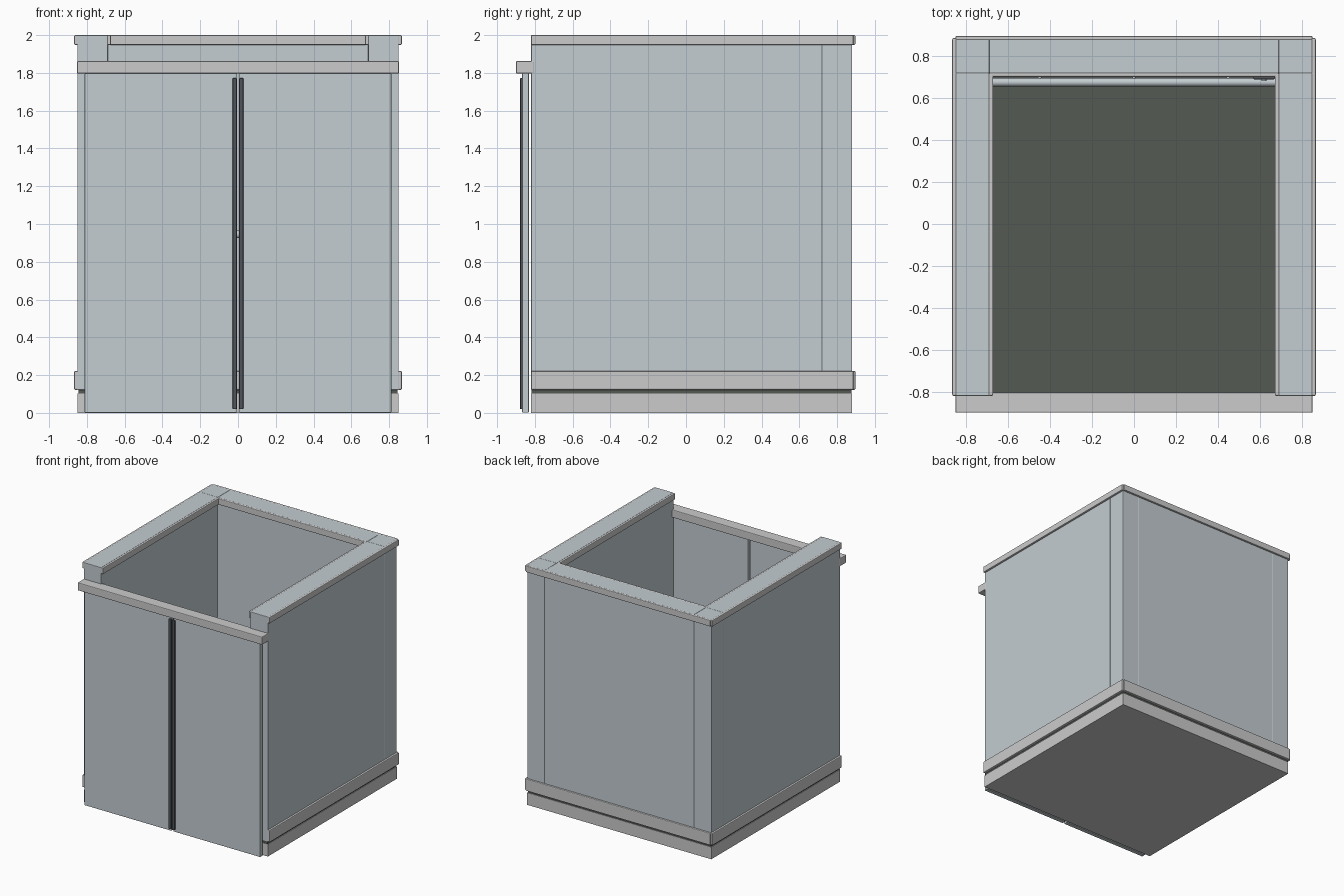
import bpy, bmesh
from math import pi

if "Cube" in bpy.data.objects:
    bpy.data.objects.remove(bpy.data.objects["Cube"])


def mat(name, rgb):
    m = bpy.data.materials.new(name)
    m.diffuse_color = (*rgb, 1)
    m.use_nodes = True
    m.node_tree.nodes["Principled BSDF"].inputs["Base Color"].default_value = m.diffuse_color
    return m


STEEL = mat("brushed_steel", (0.55, 0.61, 0.64))
CARPET = mat("dark_carpet", (0.09, 0.10, 0.085))
RUBBER = mat("dark_rubber", (0.08, 0.09, 0.10))


def box(name, x, y, z, material=None, bevel=0.0):
    """Box from (min, max) ranges, with optional chamfered edges."""
    bm = bmesh.new()
    bmesh.ops.create_cube(bm, size=1)
    for v in bm.verts:
        v.co = [r[0] if c < 0 else r[1] for c, r in zip(v.co, (x, y, z))]
    if bevel:
        bmesh.ops.bevel(bm, geom=bm.edges[:], offset=bevel, segments=2,
                        profile=0.5, affect='EDGES')
    me = bpy.data.meshes.new(name)
    bm.to_mesh(me)
    bm.free()
    ob = bpy.data.objects.new(name, me)
    bpy.context.collection.objects.link(ob)
    if material:
        me.materials.append(material)
    return ob


def pair(name, x, y, z, material=None, bevel=0.0):
    """The same box on the right and mirrored on the left."""
    box(name + "_right", x, y, z, material, bevel)
    box(name + "_left", (-x[1], -x[0]), y, z, material, bevel)


def rod(name, p, radius, depth, rot, material, sides=32):
    bpy.ops.mesh.primitive_cylinder_add(vertices=sides, radius=radius, depth=depth,
                                        location=p, rotation=rot)
    ob = bpy.context.object
    ob.name = name
    ob.data.materials.append(material)
    bpy.ops.object.shade_smooth_by_angle()


# base and floor
box("base", (-0.85, 0.85), (-0.82, 0.88), (0, 0.102))
box("floor", (-0.845, 0.845), (-0.817, 0.875), (0.102, 0.122), CARPET)

# walls and rear corner posts
WALL_Z = (0.122, 2.0)
pair("side_wall", (0.69, 0.85), (-0.82, 0.72), WALL_Z, STEEL, 0.003)
pair("corner_post", (0.69, 0.85), (0.72, 0.88), WALL_Z, STEEL, 0.003)
box("back_wall", (-0.69, 0.69), (0.72, 0.88), WALL_Z, STEEL, 0.003)

# skirting and top trim, outside and inside
for label, z in (("skirting", (0.122, 0.222)), ("top_trim", (1.948, 2.0))):
    pair(label + "_outer", (0.845, 0.867), (-0.82, 0.887), z, None, 0.006)
    pair(label + "_inner", (0.672, 0.693), (-0.82, 0.72), z, None, 0.006)
    box(label + "_back_outer", (-0.852, 0.852), (0.876, 0.897), z, None, 0.006)
    box(label + "_back_inner", (-0.69, 0.69), (0.702, 0.724), z, None, 0.006)

# sliding doors with rubber edge strips
pair("door", (0.008, 0.812), (-0.867, -0.832), (0.002, 1.797), STEEL, 0.004)
pair("door_edge_strip", (0.006, 0.028), (-0.878, -0.862), (0.02, 1.772), RUBBER, 0.003)

# door header rail
box("door_header", (-0.852, 0.852), (-0.9, -0.804), (1.797, 1.863), None, 0.006)

# handrail on the back wall
rod("handrail", (0, 0.676, 0.945), 0.02, 1.38, (0, pi / 2, 0), STEEL)
for i, x in enumerate((-0.45, 0, 0.45)):
    rod(f"handrail_bracket_{i}", (x, 0.7, 0.945), 0.008, 0.045, (pi / 2, 0, 0), STEEL, 16)

# control panel with buttons
box("control_panel", (0.57, 0.67), (0.69, 0.722), (1.05, 1.35), RUBBER, 0.003)
for i in range(4):
    rod(f"panel_button_{i}", (0.62, 0.687, 1.11 + 0.06 * i), 0.012, 0.012,
        (pi / 2, 0, 0), STEEL, 20)
